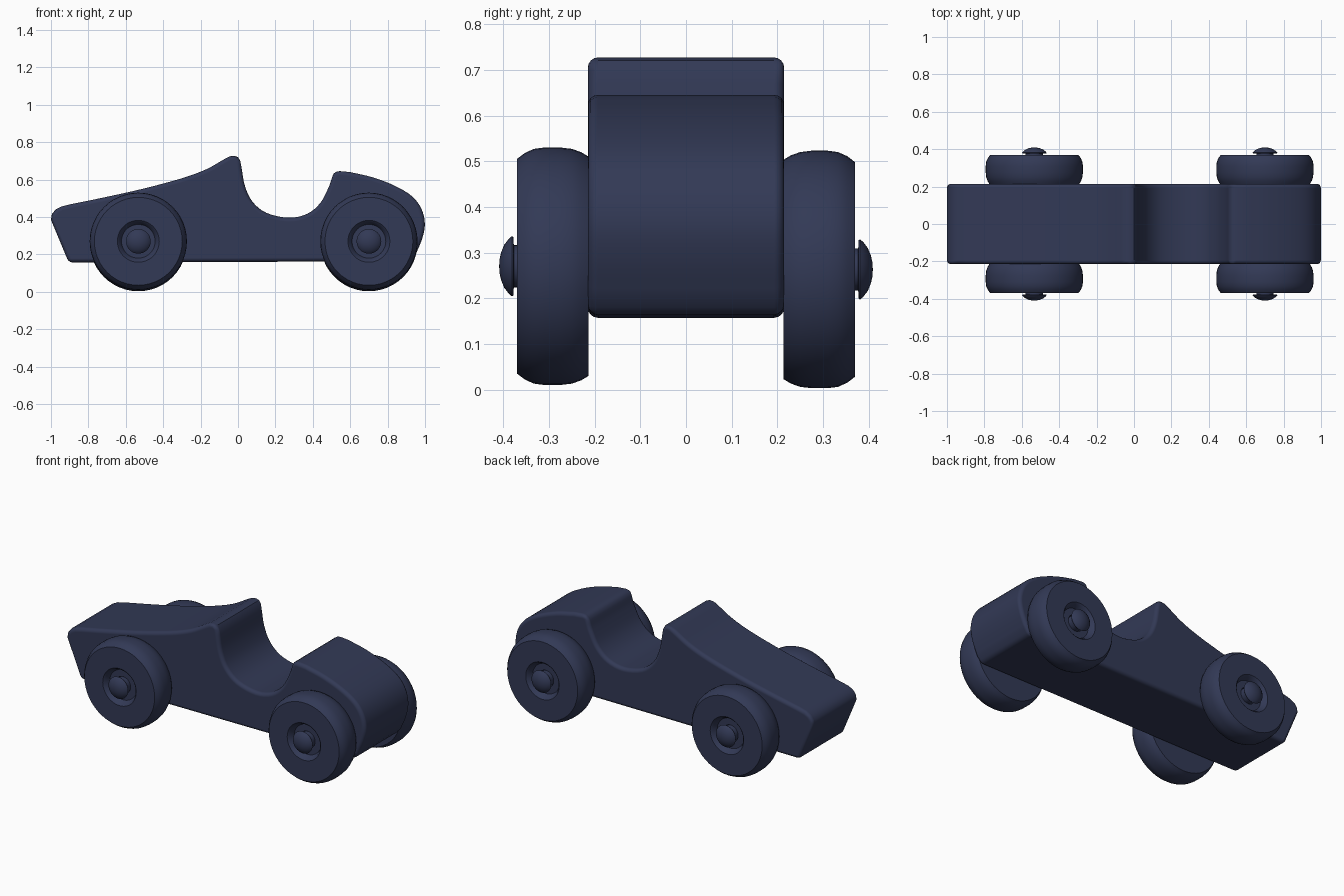
import bpy, bmesh, math
from mathutils import Vector

if "Cube" in bpy.data.objects:
    bpy.data.objects.remove(bpy.data.objects["Cube"])

navy = bpy.data.materials.new("dark navy")
navy.diffuse_color = (0.032, 0.041, 0.092, 1)
navy.use_nodes = True
navy.node_tree.nodes["Principled BSDF"].inputs["Base Color"].default_value = navy.diffuse_color


def finish(bm, name, angle):
    bmesh.ops.recalc_face_normals(bm, faces=bm.faces)
    me = bpy.data.meshes.new(name)
    bm.to_mesh(me)
    bm.free()
    ob = bpy.data.objects.new(name, me)
    bpy.context.collection.objects.link(ob)
    me.materials.append(navy)
    bpy.ops.object.select_all(action='DESELECT')
    ob.select_set(True)
    bpy.context.view_layer.objects.active = ob
    bpy.ops.object.shade_smooth_by_angle(angle=math.radians(angle))
    return ob


def spline(pts, n=4):
    """Smooth open run through the points."""
    p = [Vector(q) for q in pts]
    p = [2 * p[0] - p[1]] + p + [2 * p[-1] - p[-2]]
    out = []
    for i in range(1, len(p) - 2):
        a, b, c, d = p[i - 1:i + 3]
        for k in range(n):
            t = k / n
            out.append(0.5 * (2 * b + (c - a) * t + (2 * a - 5 * b + 4 * c - d) * t * t
                              + (3 * b - a - 3 * c + d) * t ** 3))
    return out + [p[-2]]


# Body: side outline extruded across the width
nose = [(-0.905, 0.157), (-1.0, 0.385), (-0.995, 0.415), (-0.975, 0.44), (-0.945, 0.456)]
hood = [(-0.9, 0.467), (-0.7, 0.508), (-0.5, 0.553), (-0.3, 0.607), (-0.17, 0.655), (-0.07, 0.711)]
peak = [(-0.045, 0.724), (-0.02, 0.727), (0.0, 0.72), (0.012, 0.70)]
cockpit = [(0.018, 0.67), (0.036, 0.57), (0.075, 0.485), (0.15, 0.423), (0.27, 0.396),
           (0.37, 0.417), (0.44, 0.475), (0.485, 0.56), (0.504, 0.615)]
lip = [(0.512, 0.633), (0.528, 0.643), (0.545, 0.645)]
tail = [(0.6, 0.64), (0.72, 0.612), (0.84, 0.566), (0.93, 0.511), (0.98, 0.445),
        (0.999, 0.365), (0.985, 0.285), (0.95, 0.2)]
base = [(0.92, 0.163)]
outline = [Vector(q) for q in nose] + spline(hood) + [Vector(q) for q in peak] \
    + spline(cockpit) + [Vector(q) for q in lip] + spline(tail) + [Vector(q) for q in base]

W = 0.215
bm = bmesh.new()
face = bm.faces.new([bm.verts.new((p.x, -W, p.y)) for p in outline])
ext = bmesh.ops.extrude_face_region(bm, geom=[face], use_keep_orig=True)
bmesh.ops.translate(bm, vec=(0, 2 * W, 0),
                    verts=[g for g in ext["geom"] if isinstance(g, bmesh.types.BMVert)])
body = finish(bm, "car_body", 35)
bev = body.modifiers.new("rounded edges", 'BEVEL')
bev.width = 0.022
bev.segments = 4
bev.limit_method = 'ANGLE'
bev.angle_limit = math.radians(40)
bev.harden_normals = True


def lathe(name, profile, loc, side, steps=48, angle=30):
    """Revolve (radius, y) points around the axle direction."""
    bm = bmesh.new()
    vs = [bm.verts.new((r, side * y, 0)) for r, y in profile]
    es = [bm.edges.new(e) for e in zip(vs, vs[1:])]
    bmesh.ops.spin(bm, geom=vs + es, cent=(0, 0, 0), axis=(0, 1, 0),
                   angle=2 * math.pi, steps=steps)
    bmesh.ops.remove_doubles(bm, verts=bm.verts, dist=1e-5)
    ob = finish(bm, name, angle)
    ob.location = loc
    return ob


# Wheel with a stepped hub hole, and a peg with a domed head
wheel = [(0.05, 0.213), (0.24, 0.213), (0.25, 0.23), (0.257, 0.25), (0.26, 0.275), (0.26, 0.31),
         (0.257, 0.333), (0.248, 0.353), (0.235, 0.37), (0.112, 0.37), (0.103, 0.362),
         (0.09, 0.335), (0.05, 0.335), (0.05, 0.213)]
peg = [(0, 0.19), (0.046, 0.19), (0.046, 0.377), (0.064, 0.378), (0.066, 0.381),
       (0.06, 0.388), (0.047, 0.398), (0.03, 0.405), (0.014, 0.4085), (0, 0.409)]
for side, z, tag in ((-1, 0.27, "near"), (1, 0.263, "far")):
    for x, end in ((-0.533, "left"), (0.70, "right")):
        lathe(f"wheel_{end}_{tag}", wheel, (x, 0, z), side)
        lathe(f"axle_peg_{end}_{tag}", peg, (x, 0, z), side, 32)
